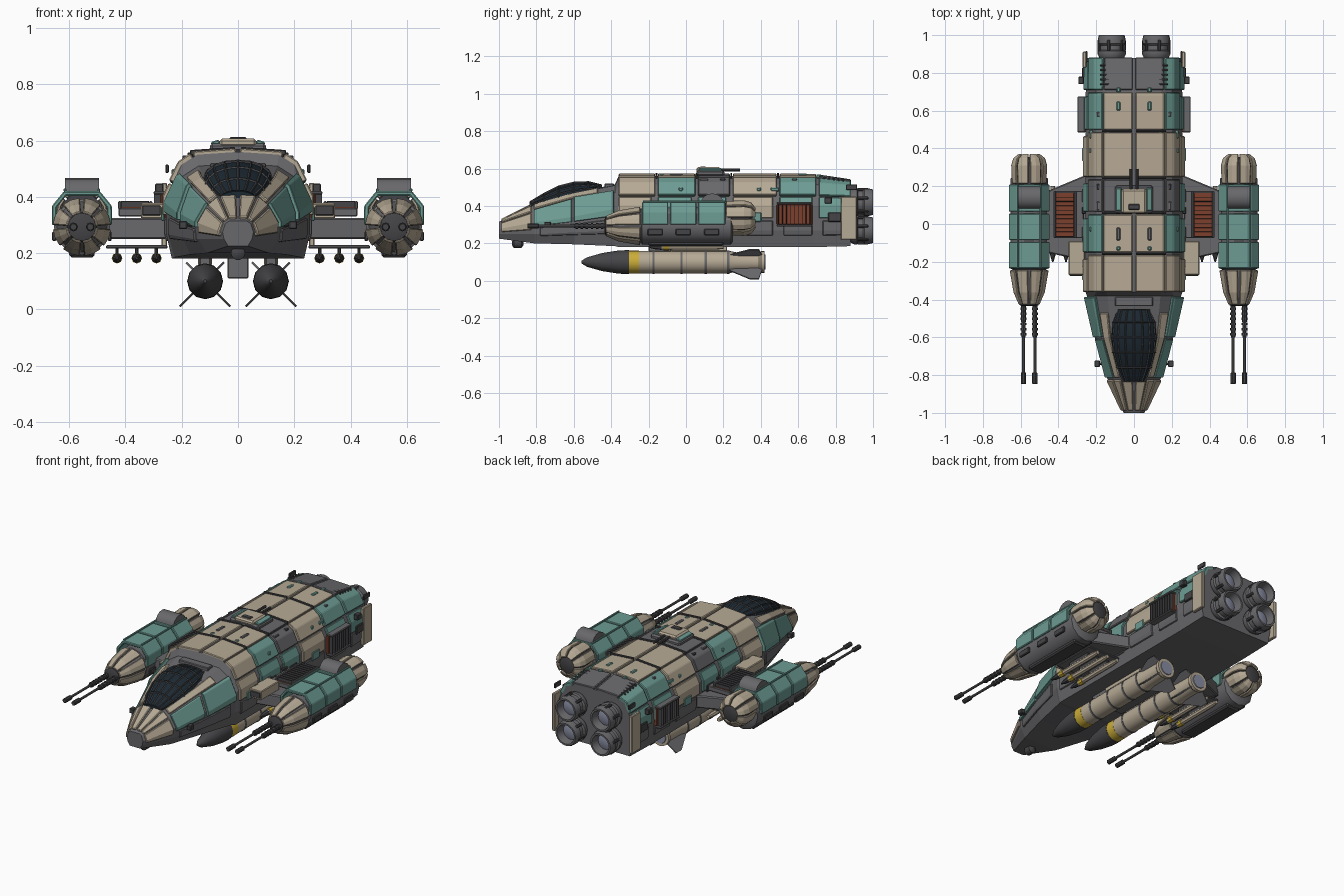
import bpy, bmesh, math, random
from mathutils import Vector, Matrix

if "Cube" in bpy.data.objects:
    bpy.data.objects.remove(bpy.data.objects["Cube"])

random.seed(4)

def material(name, c):
    m = bpy.data.materials.new(name)
    m.diffuse_color = (*c, 1)
    m.use_nodes = True
    m.node_tree.nodes["Principled BSDF"].inputs["Base Color"].default_value = m.diffuse_color
    return m

BEIGE = material("beige", (.47, .40, .30))
TEAL = material("teal", (.15, .33, .29))
GREY = material("grey", (.14, .14, .15))
DARK = material("dark", (.06, .06, .065))
RUST = material("rust", (.2, .05, .025))
YELLOW = material("yellow", (.6, .42, .04))
GLASS = material("glass", (.012, .022, .032))
LENS = material("lens", (.25, .27, .36))
SMOOTH = []

def finish(bm, name, mat, mirror=True, solid=0, bevel=0, smooth=False, merge=False):
    bmesh.ops.recalc_face_normals(bm, faces=bm.faces)
    me = bpy.data.meshes.new(name)
    bm.to_mesh(me); bm.free()
    me.materials.append(mat)
    ob = bpy.data.objects.new(name, me)
    bpy.context.collection.objects.link(ob)
    if solid:
        m = ob.modifiers.new("solid", 'SOLIDIFY'); m.thickness = solid; m.offset = 0
    if bevel:
        m = ob.modifiers.new("bevel", 'BEVEL'); m.width = bevel; m.segments = 1
    if mirror:
        m = ob.modifiers.new("mirror", 'MIRROR'); m.use_mirror_merge = merge
    if smooth:
        SMOOTH.append(ob)
    return ob

def grid(rows, closed=False, caps=False):
    bm = bmesh.new()
    vs = [[bm.verts.new(p) for p in r] for r in rows]
    n = len(rows[0])
    for a, b in zip(vs, vs[1:]):
        for j in range(n if closed else n - 1):
            k = (j + 1) % n
            bm.faces.new((a[j], a[k], b[k], b[j]))
    if caps:
        bm.faces.new(vs[0]); bm.faces.new(vs[-1])
    return bm

def box(name, c, s, mat=GREY, mirror=True, rot=(0, 0, 0), bevel=.004):
    bm = bmesh.new()
    R = Matrix.Translation(c)
    for a, ax in zip(rot, 'XYZ'):
        R = R @ Matrix.Rotation(math.radians(a), 4, ax)
    bmesh.ops.create_cube(bm, size=1, matrix=R @ Matrix.Diagonal((*s, 1)))
    return finish(bm, name, mat, mirror, bevel=min(bevel, min(s) * .3))

def arc(y, r, a0, a1, n, cx, cz):
    return [(cx + r * math.cos(a0 + (a1 - a0) * i / n), y, cz + r * math.sin(a0 + (a1 - a0) * i / n)) for i in range(n + 1)]

def lathe(name, prof, cx, cz, mat, seg=16, caps=True, mirror=True, smooth=True):
    rows = [arc(y, r, 0, math.tau, seg, cx, cz)[:-1] for y, r in prof]
    return finish(grid(rows, True, caps), name, mat, mirror, smooth=smooth)

def plates(name, prof, cx, cz, mat, count, gap=.05, t=.012):
    # ring of separate curved plates around a y axis
    for k in range(count):
        a = math.tau * k / count
        rows = [arc(y, r, a + gap, a + math.tau / count - gap, 2, cx, cz) for y, r in prof]
        finish(grid(rows), f"{name}_{k}", mat, solid=t, bevel=.003)

# Hull half cross-sections, top centre to bottom centre
FULL = [(0, .56), (.145, .55), (.2, .515), (.256, .4), (.256, .27), (.235, .18), (0, .18)]
SEC = {
    -1.0: [(0, .315), (.03, .315), (.045, .305), (.055, .275), (.05, .25), (.035, .225), (0, .225)],
    -.81: [(0, .41), (.07, .405), (.11, .37), (.145, .31), (.14, .25), (.11, .2), (0, .2)],
    -.60: [(0, .47), (.12, .465), (.17, .43), (.2, .34), (.2, .26), (.17, .195), (0, .195)],
    -.38: [(0, .515), (.14, .51), (.21, .465), (.25, .38), (.25, .27), (.225, .185), (0, .185)],
    -.36: FULL, .68: FULL,
    .88: [(0, .53), (.14, .525), (.2, .5), (.25, .4), (.25, .27), (.235, .185), (0, .185)]}
KEYS = sorted(SEC)

def pt(y, i):
    k = max([q for q in KEYS if q <= y] or [KEYS[0]])
    k2 = min([q for q in KEYS if q >= y] or [KEYS[-1]])
    f = 0 if k == k2 else (y - k) / (k2 - k)
    j = min(int(i), 5); g = i - j
    P = [Vector(SEC[k][q]).lerp(Vector(SEC[k2][q]), f) for q in (j, j + 1)]
    v = P[0].lerp(P[1], g)
    return (v.x, y, v.y)

def panel(name, y0, y1, i0, i1, mat, t=.026):
    ys = [y0] + [k for k in KEYS if y0 < k < y1] + [y1]
    ix = [i0] + [i for i in range(7) if i0 < i < i1] + [i1]
    finish(grid([[pt(y, i) for i in ix] for y in ys]), name, mat, solid=t, bevel=.004)

finish(grid([[pt(y, i) for i in range(7)] for y in KEYS], caps=False), "hull_core", GREY, merge=True)
for nm, y in (("hull_rear_bulkhead", .88), ("nose_cap", -1.0)):
    bm = bmesh.new(); bm.faces.new([bm.verts.new(pt(y, i)) for i in range(7)])
    finish(bm, nm, GREY, merge=True)

# Armour rings: y range, top, shoulder, side colour
for n, (y0, y1, a, b, c) in enumerate([(-.36, -.165, BEIGE, BEIGE, BEIGE), (-.15, .05, BEIGE, TEAL, TEAL),
        (.065, .235, GREY, GREY, TEAL), (.25, .485, BEIGE, BEIGE, BEIGE),
        (.5, .695, BEIGE, TEAL, TEAL), (.71, .88, GREY, TEAL, TEAL)]):
    panel(f"roof_panel_{n}", y0, y1, .05, 1.2, a)
    panel(f"shoulder_panel_{n}", y0, y1, 1.28, 2.55, b, .034)
    panel(f"side_panel_{n}", y0, y1 - .02, 2.62, 3.5, c)
    panel(f"lower_panel_{n}", y0 + .02, y1 - .02, 3.6, 4.3, GREY, .014)
    box(f"roof_rib_{n}", (.09, y1 + .007, .562), (.16, .01, .02), DARK, rot=(0, 4, 0)) if n < 4 else None
    box(f"side_hatch_{n}", (.268, (y0 + y1) / 2, .34), (.012, .07, .05), DARK if c is TEAL else TEAL)

# Nose plating
panel("nose_top_plate", -.985, -.825, .12, .95, BEIGE, .018)
panel("nose_upper_plate", -.985, -.825, 1.05, 2.0, BEIGE, .018)
panel("nose_side_plate", -.985, -.825, 2.1, 3.6, BEIGE, .018)
panel("cockpit_side_strip", -.81, -.47, 1.05, 1.75, BEIGE, .022)
panel("cheek_front", -.81, -.61, 1.9, 3.3, TEAL, .02)
panel("cheek_rear", -.595, -.385, 1.85, 3.3, TEAL, .034)
panel("cheek_lower", -.78, -.42, 3.45, 4.2, GREY, .016)
box("nose_block", (0, -.975, .27), (.085, .05, .07), GREY, False, bevel=.015)
box("probe_arm", (.165, -.74, .30), (.07, .012, .012), DARK)
box("probe_head", (.195, -.74, .30), (.03, .035, .03), DARK)
lathe("chin_sensor", [(-.93, .01), (-.92, .025), (-.88, .025), (-.87, .01)], 0, .2, DARK, mirror=False)

# Canopy with frame
can = [(-.835, .06, .395, .42), (-.76, .095, .415, .465), (-.68, .115, .44, .505), (-.6, .122, .46, .525),
       (-.52, .115, .475, .528), (-.45, .09, .49, .51)]
rows = [[(w * math.cos(math.pi * i / 8), y, zb + (zt - zb) * math.sin(math.pi * i / 8)) for i in range(9)] for y, w, zb, zt in can]
finish(grid(rows, caps=True), "canopy_glass", GLASS, False, smooth=True)
frame = finish(grid(rows), "canopy_frame", DARK, False)
w = frame.modifiers.new("wire", 'WIREFRAME'); w.thickness = .009
box("cockpit_rear_deck", (0, -.41, .505), (.2, .05, .03), GREY, False)

# Roof turret
box("turret_base", (0, .13, .575), (.2, .15, .03), GREY, False, bevel=.01)
box("turret_body", (0, .12, .592), (.13, .13, .03), BEIGE, False, bevel=.01)
box("turret_cheek", (.078, .13, .585), (.03, .12, .03), TEAL, rot=(0, 20, 0))
box("turret_sight", (0, .09, .606), (.06, .03, .012), DARK, False)
lathe("turret_tube", [(.15, .008), (.29, .008)], .016, .592, DARK, 8)

# Side louvre units at the rear
box("side_louvre_base", (.265, .58, .355), (.02, .19, .11), RUST)
for z in (.295, .415):
    box("side_louvre_rail", (.28, .58, z), (.04, .19, .012), GREY)
for i in range(9):
    box(f"side_louvre_slat_{i}", (.284, .495 + i * .021, .355), (.03, .004, .11), DARK)
box("tail_flange", (.262, .87, .335), (.02, .085, .23), BEIGE)
box("tail_clamp", (.28, .76, .43), (.03, .04, .035), DARK)
box("tail_mast", (.252, .885, .5), (.012, .06, .03), DARK)
for i in range(5):
    box(f"roof_vent_{i}", (.155, .74 + i * .025, .55 - i * .004), (.05, .01, .014), DARK)

# Engines
for k, z in enumerate((.27, .42)):
    lathe(f"engine_{k}", [(.86, .055), (.885, .068), (.9, .075), (.915, .075), (.92, .064), (.945, .064), (.955, .074),
          (.975, .074), (1, .068), (1, .058), (.95, .046)], .118, z, GREY, 20, caps=False)
    lathe(f"engine_lens_{k}", [(.945, .05), (.952, .05), (.962, .025)], .118, z, LENS, 20)
    for j in range(6):
        a = j * math.pi / 3 + .3
        box(f"engine_clamp_{k}_{j}", (.118 + .07 * math.cos(a), .945, z + .07 * math.sin(a)), (.016, .06, .016), DARK,
            rot=(0, -math.degrees(a), 0))

# Wing pylon
wing = [(.23, .27), (.47, .17), (.47, -.15), (.23, -.2)]
finish(grid([[(x, y, z) for x, y in wing] for z in (.25, .325)], True, True), "wing_pylon", GREY, bevel=.006)
box("wing_bay_base", (.345, .05, .345), (.16, .25, .03), GREY)
box("wing_bay_floor", (.367, .05, .362), (.1, .235, .008), RUST)
for x in (.31, .42):
    box("wing_bay_rail", (x, .05, .37), (.012, .25, .03), GREY)
for i in range(11):
    box(f"wing_bay_slat_{i}", (.367, -.065 + i * .023, .374), (.1, .003, .022), DARK)
box("wing_intake", (.303, -.18, .35), (.085, .18, .055), BEIGE)
box("wing_intake_mouth", (.308, -.272, .352), (.065, .008, .035), DARK)
box("missile_rack", (.36, .03, .222), (.22, .28, .012), GREY)
for i, x in enumerate((.29, .36, .43)):
    lathe(f"missile_{i}", [(-.13, .016), (.16, .016), (.2, .011)], x, .182, BEIGE, 8)
    lathe(f"missile_nose_{i}", [(-.2, .004), (-.17, .013), (-.13, .017)], x, .182, DARK, 8)
    lathe(f"missile_band_{i}", [(-.12, .019), (-.09, .019)], x, .182, YELLOW, 8)
    box(f"missile_hanger_{i}", (x, .04, .207), (.012, .16, .03), DARK)

# Gun pods
PX, PZ = .555, .293
lathe("pod_core", [(-.4, .052), (-.24, .09), (-.235, .1), (.24, .1), (.25, .085)], PX, PZ, GREY, 12)
prof = [(-.098, .30), (-.098, .365), (-.06, .412), (.06, .412), (.098, .365), (.098, .30)]
for n, (y0, y1) in enumerate([(-.235, -.095), (-.085, .055), (.065, .21)]):
    finish(grid([[(PX + x, y, z) for x, z in prof] for y in (y0, y1)]), f"pod_armour_{n}", TEAL, solid=.018, bevel=.004)
    for s in (-1, 1):
        box(f"pod_box_{n}_{s}", (PX + s * .099, (y0 + y1) / 2, .26), (.014, .08, .035), DARK)
for x in (-.06, .06):
    box("pod_rail", (PX + x, -.01, .424), (.01, .44, .012), TEAL)
plates("pod_nose_plate", [(-.425, .05), (-.36, .078), (-.245, .098)], PX, PZ, BEIGE, 8, .07)
lathe("pod_gun_face", [(-.435, .035), (-.43, .05), (-.39, .055)], PX, PZ, DARK, 12)
lathe("pod_tail_core", [(.2, .08), (.34, .078), (.355, .05)], PX, .335, DARK, 12)
plates("pod_tail_plate", [(.215, .086), (.31, .09), (.345, .08), (.368, .05)], PX, .335, BEIGE, 8, .05)
rows = [[(x, .14 + .06 * math.cos(a), .415 + .052 * math.sin(a)) for a in [math.pi * i / 8 for i in range(9)]] for x in (.495, .615)]
finish(grid(rows, True, True), "pod_drum", GREY, smooth=True)
box("pod_underside", (PX, 0, .2), (.09, .4, .03), DARK, bevel=.008)
for s in (-1, 1):
    gx = PX + s * .03
    lathe("gun_sleeve", [(-.6, .011), (-.42, .013)], gx, PZ, DARK, 10)
    lathe("gun_barrel", [(-.84, .0075), (-.5, .0075)], gx, PZ, GREY, 10)
    lathe("gun_muzzle", [(-.848, .011), (-.845, .014), (-.79, .014), (-.785, .01)], gx, PZ, DARK, 10)
    for i in range(6):
        lathe(f"gun_ring_{i}", [(-.59 + i * .027, .016), (-.577 + i * .027, .016)], gx, PZ, DARK, 8)

# Belly torpedoes
TX, TZ = .117, .1
lathe("torpedo_nose", [(-.56, .006), (-.53, .025), (-.45, .048), (-.36, .062), (-.305, .064)], TX, TZ, DARK, 12)
lathe("torpedo_band", [(-.305, .061), (-.25, .061)], TX, TZ, YELLOW, 20)
lathe("torpedo_body", [(-.25, .06), (.23, .06)], TX, TZ, BEIGE, 20)
for i, y in enumerate((-.18, -.03, .1, .22)):
    lathe(f"torpedo_ring_{i}", [(y, .0625), (y + .012, .0625)], TX, TZ, GREY, 20)
lathe("torpedo_tail", [(.23, .06), (.27, .052), (.39, .05), (.4, .058), (.42, .058)], TX, TZ, BEIGE, 20)
lathe("torpedo_nozzle", [(.41, .045), (.424, .04)], TX, TZ, LENS, 20)
for k in range(4):
    a = math.pi / 4 + k * math.pi / 2
    e = .127 if k > 1 else .095
    P = lambda y, r: (TX + r * math.cos(a), y, TZ + r * math.sin(a))
    finish(grid([[P(.2, .045), P(.34, e)], [P(.41, .045), P(.39, e)]]), f"torpedo_fin_{k}", GREY, solid=.007)
box("belly_keel", (0, .02, .15), (.075, .34, .08), GREY, False)
box("torpedo_pylon", (TX, .07, .172), (.05, .3, .03), BEIGE)
box("torpedo_pylon_front", (TX, -.14, .17), (.04, .12, .03), GREY)

# Small hull fittings
for i in range(14):
    y = random.uniform(-.3, .8)
    x, y, z = pt(y, random.choice((.5, 1.6, 2.3, 3.3)))
    box(f"hull_fitting_{i}", (x + .01, y, z + .008), (.02, random.uniform(.02, .05), .02), random.choice((DARK, GREY, TEAL)))

bpy.ops.object.select_all(action='DESELECT')
for ob in SMOOTH:
    ob.select_set(True)
bpy.context.view_layer.objects.active = SMOOTH[0]
bpy.ops.object.shade_smooth_by_angle(angle=math.radians(35))
